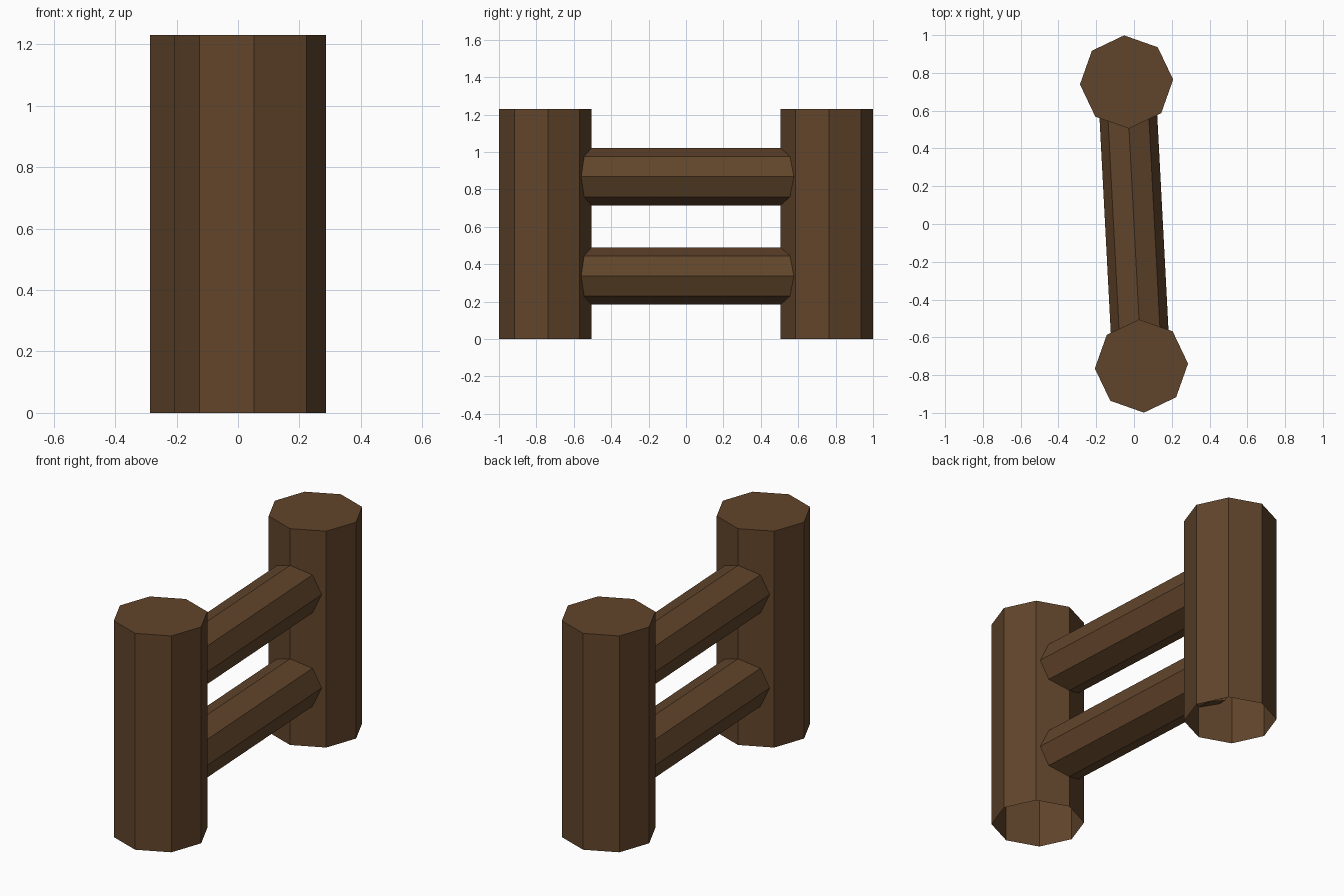
import bpy, bmesh, math
from mathutils import Matrix

if "Cube" in bpy.data.objects:
    bpy.data.objects.remove(bpy.data.objects["Cube"])

TILT = math.radians(3)      # the whole fence is turned slightly about z
SIDES = 8

wood = bpy.data.materials.new("brown wood")
wood.diffuse_color = (0.120, 0.059, 0.024, 1)
wood.use_nodes = True
wood.node_tree.nodes["Principled BSDF"].inputs["Base Color"].default_value = wood.diffuse_color


def log(name, radius, length, matrix, open_bottom=False, open_both=False):
    """Octagonal log along local z, from 0 to length, with a corner on each axis."""
    bm = bmesh.new()
    rings = []
    for z in (0, length):
        rings.append([bm.verts.new((radius * math.cos(2 * math.pi * i / SIDES),
                                    radius * math.sin(2 * math.pi * i / SIDES), z))
                      for i in range(SIDES)])
    low, high = rings
    for i in range(SIDES):
        j = (i + 1) % SIDES
        bm.faces.new((low[i], low[j], high[j], high[i]))
    if not open_both:
        bm.faces.new(high)
        if not open_bottom:
            bm.faces.new(low[::-1])
    bm.transform(Matrix.Rotation(TILT, 4, 'Z') @ matrix)
    mesh = bpy.data.meshes.new(name)
    bm.to_mesh(mesh)
    bm.free()
    mesh.materials.append(wood)
    obj = bpy.data.objects.new(name, mesh)
    bpy.context.collection.objects.link(obj)
    return obj


# Upright posts, hollow underneath
for name, y in (("front_post", -0.753), ("back_post", 0.753)):
    log(name, 0.247, 1.23, Matrix.Translation((0, y, 0)), open_bottom=True)

# Horizontal rails, with ends buried in the posts
for name, z in (("lower_rail", 0.337), ("upper_rail", 0.868)):
    lay = Matrix.Translation((0, 0.6, z)) @ Matrix.Rotation(math.pi / 2, 4, 'X')
    log(name, 0.153, 1.2, lay, open_both=True)
